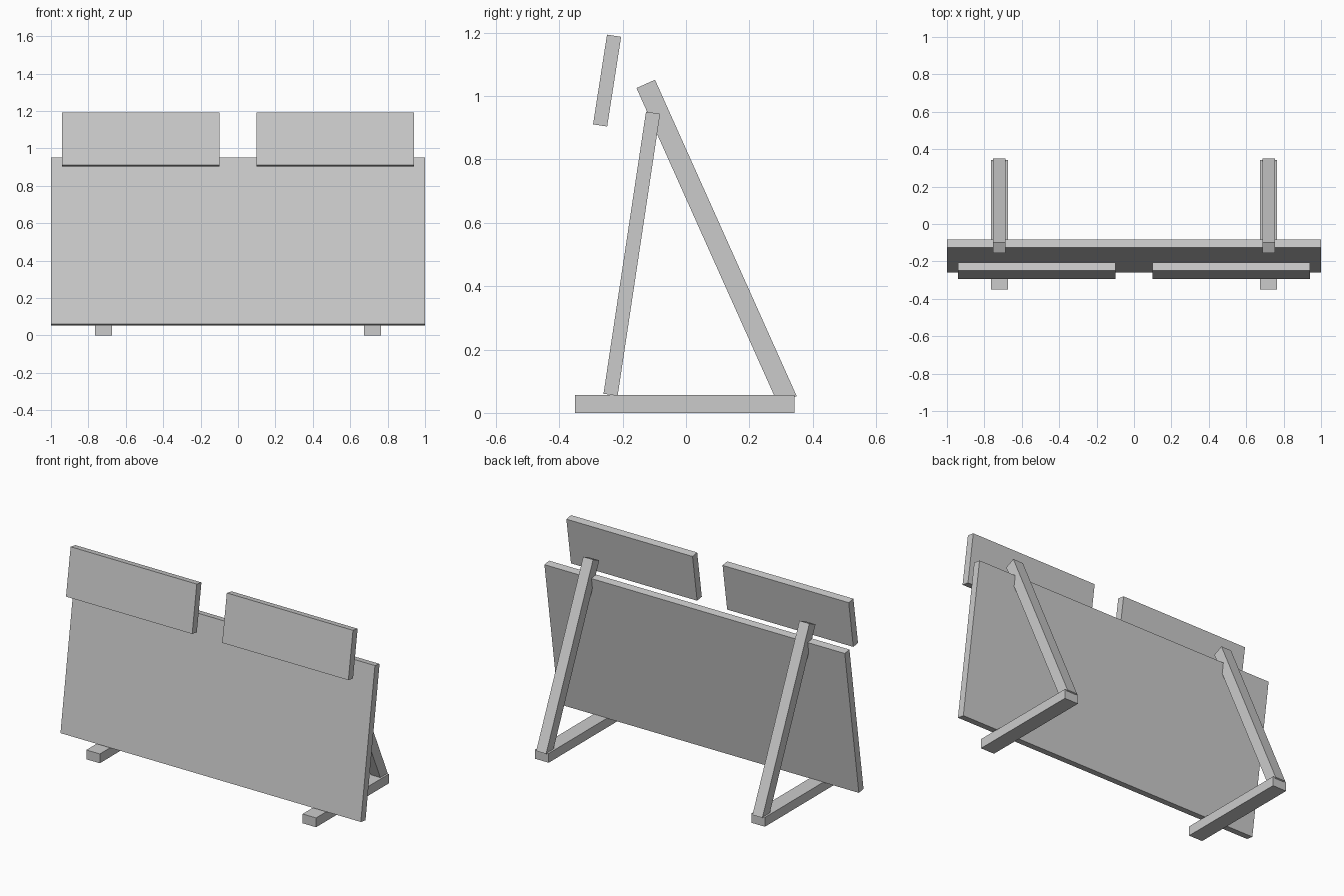
import bpy
import math
from mathutils import Vector

default = bpy.data.objects.get("Cube")
if default:
    bpy.data.objects.remove(default, do_unlink=True)

# One flat colour for the whole stand
grey = bpy.data.materials.new("light_grey")
grey.use_nodes = True
colour = (0.6, 0.6, 0.6, 1.0)
grey.diffuse_color = colour
grey.node_tree.nodes["Principled BSDF"].inputs["Base Color"].default_value = colour


def beam(name, x, width, thickness, low, high):
    """Box whose centre line runs from low to high, each given as (y, z)."""
    start, end = Vector(low), Vector(high)
    run = end - start
    middle = (start + end) / 2
    bpy.ops.mesh.primitive_cube_add(size=1, location=(x, middle.x, middle.y))
    obj = bpy.context.object
    obj.name = name
    obj.scale = (width, thickness, run.length)
    obj.rotation_euler.x = -math.atan2(run.x, run.y)
    obj.data.materials.append(grey)
    return obj


# Large board leaning back
beam("main_board", 0, 2.0, 0.045, (-0.238, 0.057), (-0.104, 0.947))

for side, label in ((1, "left"), (-1, "right")):
    # Small board raised above the main one
    beam(label + "_top_board", side * 0.52, 0.84, 0.045,
         (-0.271, 0.907), (-0.227, 1.19))
    # Foot lying on the ground
    beam(label + "_foot", side * 0.72, 0.09, 0.692,
         (-0.004, 0), (-0.004, 0.056))
    # Sloping rear strut
    beam(label + "_rear_strut", side * 0.72, 0.066, 0.064,
         (0.32, 0.04), (-0.127, 1.038))
